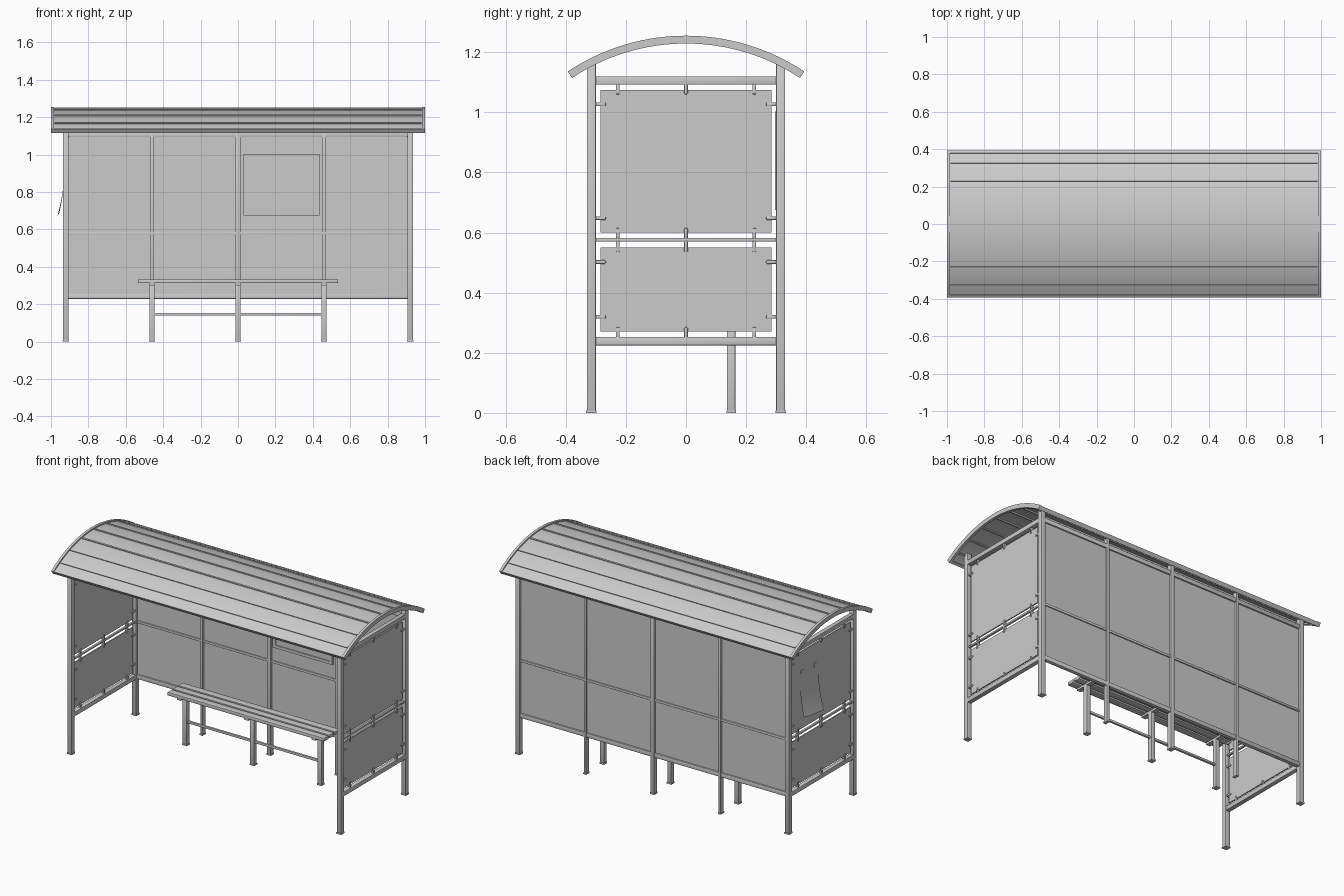
import bpy, bmesh, math

if "Cube" in bpy.data.objects:
    bpy.data.objects.remove(bpy.data.objects["Cube"])

def finish(name, bm, smooth=False):
    bmesh.ops.recalc_face_normals(bm, faces=bm.faces)
    me = bpy.data.meshes.new(name)
    bm.to_mesh(me)
    bm.free()
    ob = bpy.data.objects.new(name, me)
    bpy.context.collection.objects.link(ob)
    if smooth:
        bpy.ops.object.select_all(action='DESELECT')
        ob.select_set(True)
        bpy.context.view_layer.objects.active = ob
        bpy.ops.object.shade_smooth_by_angle(angle=math.radians(35))
    return ob

def box(name, x0, x1, y0, y1, z0, z1, bevel=0.0):
    bm = bmesh.new()
    bmesh.ops.create_cube(bm, size=1)
    for v in bm.verts:
        v.co.x = x0 if v.co.x < 0 else x1
        v.co.y = y0 if v.co.y < 0 else y1
        v.co.z = z0 if v.co.z < 0 else z1
    if bevel:
        bmesh.ops.bevel(bm, geom=bm.edges[:], offset=bevel, segments=2,
                        affect='EDGES', profile=0.5)
    return finish(name, bm, bevel > 0)

def post(name, x, y, w, d, top):
    box(name, x - w/2, x + w/2, y - d/2, y + d/2, 0, top, 0.002)
    box(name + "_foot", x - w/2 - .002, x + w/2 + .002,
        y - d/2 - .002, y + d/2 + .002, 0, 0.008)

R, CZ, AMAX = 0.71, 0.545, 0.588   # roof arc: radius, centre height, half angle

def arc_strip(name, x0, x1, r0, r1, a0, a1, n):
    """Curved slab between two radii, extruded along x."""
    bm = bmesh.new()
    rings = []
    for i in range(n + 1):
        a = a0 + (a1 - a0) * i / n
        s, c = math.sin(a), math.cos(a)
        rings.append([bm.verts.new((x, r*s, CZ + r*c))
                      for x, r in ((x0, r0), (x1, r0), (x1, r1), (x0, r1))])
    for p, q in zip(rings, rings[1:]):
        for k in range(4):
            bm.faces.new((p[k], p[(k+1) % 4], q[(k+1) % 4], q[k]))
    bm.faces.new(rings[0])
    bm.faces.new(rings[-1])
    return finish(name, bm, True)

# Roof: sheet, end arches, edge bars and battens
arc_strip("roof_sheet", -0.99, 0.99, R - .016, R - .008, -AMAX, AMAX, 40)
for s, side in ((-1, "left"), (1, "right")):
    arc_strip("roof_arch_" + side, min(s*.984, s), max(s*.984, s),
              R - .026, R, -AMAX, AMAX, 40)
for i, a in enumerate((-.485, -.337, -.17, 0, .17, .337, .485)):
    arc_strip(f"roof_batten_{i}", -.98, .98, R - .024, R - .003, a - .007, a + .007, 1)
for s, side in ((-1, "front"), (1, "back")):
    arc_strip("roof_edge_" + side, -.99, .99, R - .026, R - .002,
              s*AMAX, s*(AMAX - .02), 1)

# Corner posts and back wall posts
YP, XP = 0.315, 0.92
for sx in (-1, 1):
    for sy in (-1, 1):
        post("corner_post", sx*XP, sy*YP, .03, .03, 1.165)
for x, w in ((-.46, .016), (0, .026), (.46, .016)):
    post("back_post", x, YP, w, .03, 1.16)

# Back wall
box("back_panel", -.906, .906, .312, .318, .235, 1.11)
box("back_bottom_rail", -.906, .906, .303, .327, .228, .255, .003)
box("back_middle_rail", -.906, .906, .305, .325, .572, .587, .002)
box("back_top_rail", -.906, .906, .303, .327, 1.093, 1.12, .003)

# Side walls: rails, two panels each, clips holding them
for sx, side in ((-1, "left"), (1, "right")):
    x = sx*XP
    for nm, z0, z1, h in (("bottom", .225, .253, .014), ("middle", .57, .582, .007),
                          ("top", 1.092, 1.12, .014)):
        box(f"{side}_{nm}_rail", x - h, x + h, -.302, .302, z0, z1, .003)
    for nm, z0, z1 in (("lower", .27, .55), ("upper", .6, 1.075)):
        box(f"{side}_{nm}_panel", x - .004, x + .004, -.284, .284, z0, z1)
    for y in (-.227, 0, .227):
        for z0, z1 in ((.25, .285), (.535, .572), (.58, .615), (1.06, 1.094)):
            box(f"{side}_clip", x - .009, x + .009, y - .006, y + .006, z0, z1, .003)
    for z in (.32, .502, .648, 1.027):
        for sy in (-1, 1):
            ys = sorted((sy*.267, sy*.302))
            box(f"{side}_clip", x - .009, x + .009, ys[0], ys[1], z - .006, z + .006, .003)

# Bench: slats, legs, brackets and stretcher
for i in range(3):
    y = .075 + i*.054
    box(f"bench_slat_{i}", -.535, .535, y, y + .044, .312, .333, .003)
for x in (-.46, 0, .46):
    post("bench_leg", x, .15, .028, .028, .305)
    box("bench_bracket", x - .014, x + .014, .08, .225, .3, .313)
box("bench_stretcher", -.46, .46, .143, .157, .138, .152, .002)

# Notice board on the back wall
box("notice_board", .035, .43, .302, .313, .68, .997)
for z0, z1 in ((.675, .693), (.984, 1.002)):
    box("notice_frame", .03, .435, .296, .312, z0, z1)
for x0, x1 in ((.03, .048), (.417, .435)):
    box("notice_frame", x0, x1, .296, .312, .693, .984)

# Curled paper notice taped outside the left wall
bm = bmesh.new()
rows = []
for i in range(13):
    t = i / 12
    row = []
    for j in range(7):
        u = j / 6
        out = .04 * t**2 * (.75 + .25*u) + .003*math.sin(math.pi*u)*t
        row.append(bm.verts.new((-.926 - out, .215 - .18*u, .945 - .28*t + .02*t*(1-u))))
    rows.append(row)
for p, q in zip(rows, rows[1:]):
    for j in range(6):
        bm.faces.new((p[j], p[j+1], q[j+1], q[j]))
finish("paper_notice", bm, True)
for y in (.19, .06):
    box("paper_tape", -.928, -.924, y - .012, y + .012, .93, .96)
